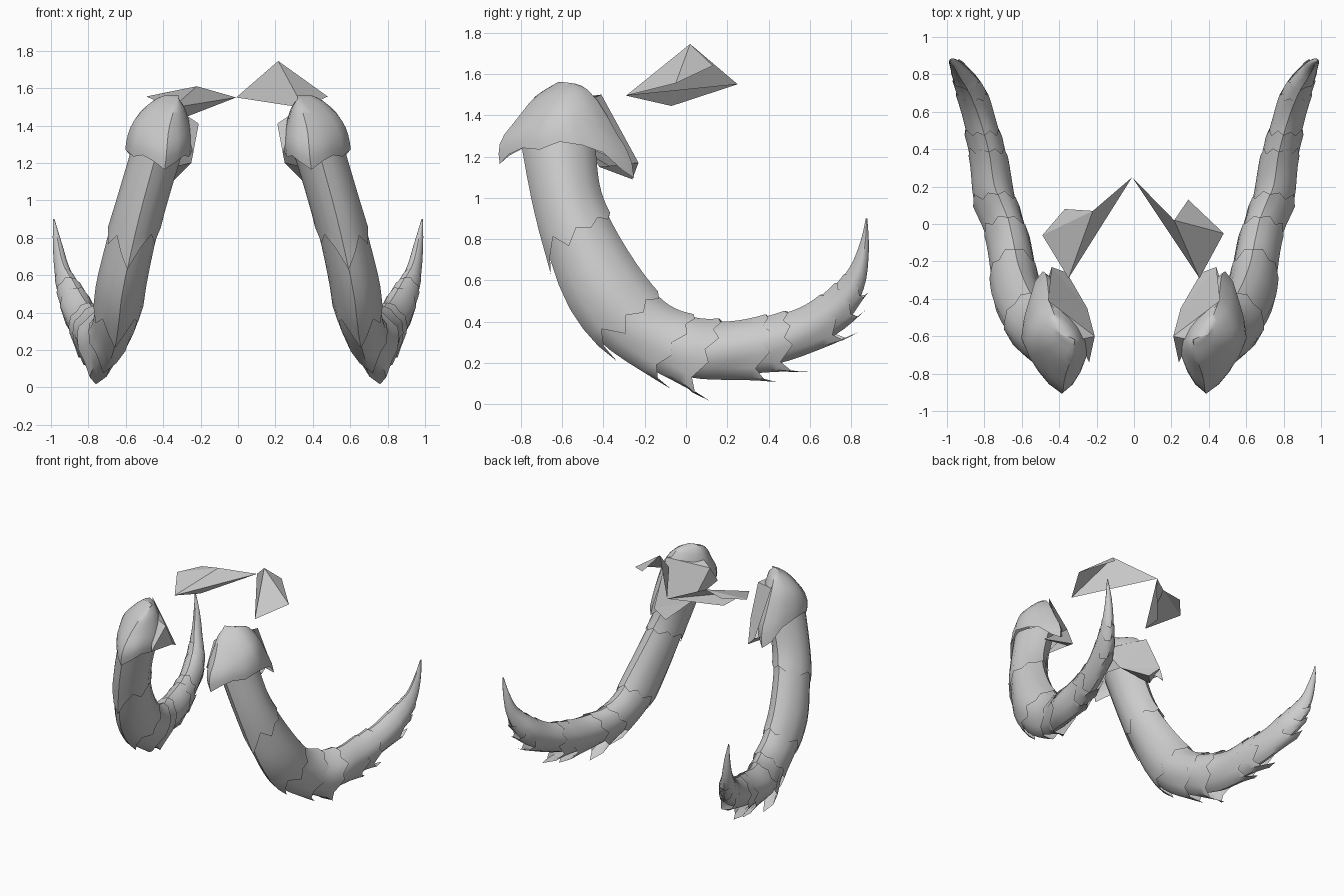
import bpy, math, random
from mathutils import Vector

if "Cube" in bpy.data.objects:
    bpy.data.objects.remove(bpy.data.objects["Cube"])

random.seed(4)
horn_mat = bpy.data.materials.new("grey_horn")
horn_mat.diffuse_color = (0.6, 0.6, 0.6, 1)
horn_mat.use_nodes = True
horn_mat.node_tree.nodes["Principled BSDF"].inputs["Base Color"].default_value = horn_mat.diffuse_color

# cross-sections: inner edge y,z, outer edge y,z, centre x, half width
HORN = [(-.44, 1.28, -.80, 1.27, .43, .14), (-.42, 1.05, -.745, 1.00, .505, .135),
        (-.36, .88, -.68, .78, .56, .13), (-.22, .64, -.57, .50, .62, .13),
        (-.10, .49, -.40, .30, .645, .12), (.04, .42, -.17, .18, .68, .11),
        (.20, .40, .06, .13, .745, .11), (.38, .42, .30, .16, .775, .095),
        (.56, .47, .55, .24, .825, .085), (.70, .56, .76, .38, .88, .075),
        (.79, .66, .86, .56, .935, .045), (.845, .79, .885, .74, .965, .025),
        (.87, .90, .878, .90, .985, .004)]
CAP = [(-.59, 1.56, -.62, 1.56, .355, .01), (-.50, 1.54, -.73, 1.49, .38, .085),
       (-.42, 1.46, -.82, 1.38, .41, .15), (-.34, 1.32, -.895, 1.28, .42, .18),
       (-.27, 1.20, -.905, 1.18, .43, .17), (-.25, 1.08, -.87, 1.08, .45, .15)]
SIDES = 16
TEETH = [1, .55, .2, .5, .15, .35, .05, .2, 0]
CAP_TEETH = [1, .55, .2, .3, 0, .2, .6, 1.3, 1.6]


def section(table, t):
    """Smoothly interpolated cross-section at parameter t."""
    n = len(table) - 1
    t = max(0, min(n - 1e-6, t))
    i = int(t)
    f = t - i
    p = [table[max(0, min(n, i + k))] for k in (-1, 0, 1, 2)]
    return [.5 * (2 * b + (c - a) * f + (2 * a - 5 * b + 4 * c - d) * f * f
                  + (3 * b - a - 3 * c + d) * f ** 3) for a, b, c, d in zip(*p)]


def surface(table, t, j, grow, lift, skew, crease):
    iy, iz, oy, oz, xc, hw = section(table, t)
    a = 2 * math.pi * j / SIDES
    c, s = math.cos(a), math.sin(a)
    mid = Vector((xc, (iy + oy) / 2, (iz + oz) / 2))
    half = Vector((skew, (oy - iy) / 2, (oz - iz) / 2))
    ridge = 1 - crease * abs(math.sin(2 * a))
    p = mid + (half * c + Vector((hw * s, 0, 0))) * (grow * ridge)
    return p + half.normalized() * lift * max(0, c) ** 3


def make(name, verts, faces, smooth=True):
    me = bpy.data.meshes.new(name)
    me.from_pydata(verts, [], faces)
    me.materials.append(horn_mat)
    ob = bpy.data.objects.new(name, me)
    bpy.context.collection.objects.link(ob)
    if smooth:
        bpy.ops.object.select_all(action='DESELECT')
        ob.select_set(True)
        bpy.context.view_layer.objects.active = ob
        bpy.ops.object.shade_smooth_by_angle(angle=math.radians(40))
    return ob


def both(name, verts, faces, smooth=True):
    make(name + "_right", verts, faces, smooth)
    make(name + "_left", [(-v[0], v[1], v[2]) for v in verts],
         [f[::-1] for f in faces], smooth)


def sheath(name, table, t0, t1, spike=0, flare=0, lift=0, skew=0, steps=8,
           teeth=TEETH, crease=.08):
    """Tube between t0 and t1 whose last edge is drawn out into teeth, on both sides."""
    rings = []
    wobble = [random.uniform(.8, 1.2) if j else 1 for j in range(SIDES)]
    for k in range(steps + 1):
        f = k / steps
        ring = []
        for j in range(SIDES):
            tooth = teeth[min(j, SIDES - j)] * spike * wobble[j]
            t = t0 + (t1 - t0) * f + tooth * max(0, f - .4) / .6
            grow = 1 + flare * f ** 2 * wobble[j]
            ring.append(surface(table, t, j, grow, lift * f ** 3, skew, crease))
        rings.append(ring)
    verts = [v for r in rings for v in r]
    faces = [(k * SIDES + j, k * SIDES + (j + 1) % SIDES,
              (k + 1) * SIDES + (j + 1) % SIDES, (k + 1) * SIDES + j)
             for k in range(steps) for j in range(SIDES)]
    faces.append(tuple(range(SIDES))[::-1])
    if not spike:
        faces.append(tuple(range(steps * SIDES, (steps + 1) * SIDES)))
    both(name, verts, faces)


# horn core and the overlapping toothed sheaths around it
sheath("horn_core", HORN, 0, 12, steps=48)
for i, (t0, t1, spike, flare, lift) in enumerate([
        (.0, 1.75, .75, .08, .01), (1.5, 3.6, .85, .08, .03), (3.3, 4.9, .7, .11, .06),
        (4.6, 5.7, .75, .13, .11), (5.5, 7.0, .6, .11, .08), (6.4, 7.5, .7, .12, .09),
        (7.3, 8.6, .7, .10, .08), (8.2, 9.2, .5, .10, .05), (9.0, 9.7, .35, .06, .03)]):
    sheath("sheath_%d" % (i + 1), HORN, t0, t1, spike, flare, lift)

# blunt creased cap at the root of each horn
sheath("root_cap", CAP, 0, 3.25, .9, 0, 0, -.04, 10, CAP_TEETH, .13)

# faceted plate on the inner back of the cap
both("root_plate",
     [(.44, -.23, 1.17), (.36, -.26, 1.09), (.25, -.45, 1.20), (.21, -.60, 1.41),
      (.24, -.74, 1.25), (.30, -.62, 1.47), (.46, -.41, 1.50), (.50, -.42, 1.15)],
     [(6, 0, 2), (0, 1, 2), (6, 2, 3), (6, 3, 5), (3, 4, 5), (3, 2, 4), (0, 7, 1),
      (1, 7, 2)], False)

# two folded crown plates meeting at the middle: tip, ridge, back, side, front, keel
PLATE = [(0, 1, 4), (1, 2, 3), (1, 3, 4)]
make("crown_plate_right",
     [(-.01, .25, 1.55), (.215, .02, 1.745), (.29, .13, 1.64), (.48, -.05, 1.555),
      (.35, -.29, 1.495)],
     PLATE, False)
make("crown_plate_left",
     [(-.01, .25, 1.55), (-.22, .07, 1.61), (-.37, .08, 1.58), (-.49, -.06, 1.555),
      (-.35, -.29, 1.495), (-.28, -.07, 1.445)],
     PLATE + [(0, 4, 5)], False)
